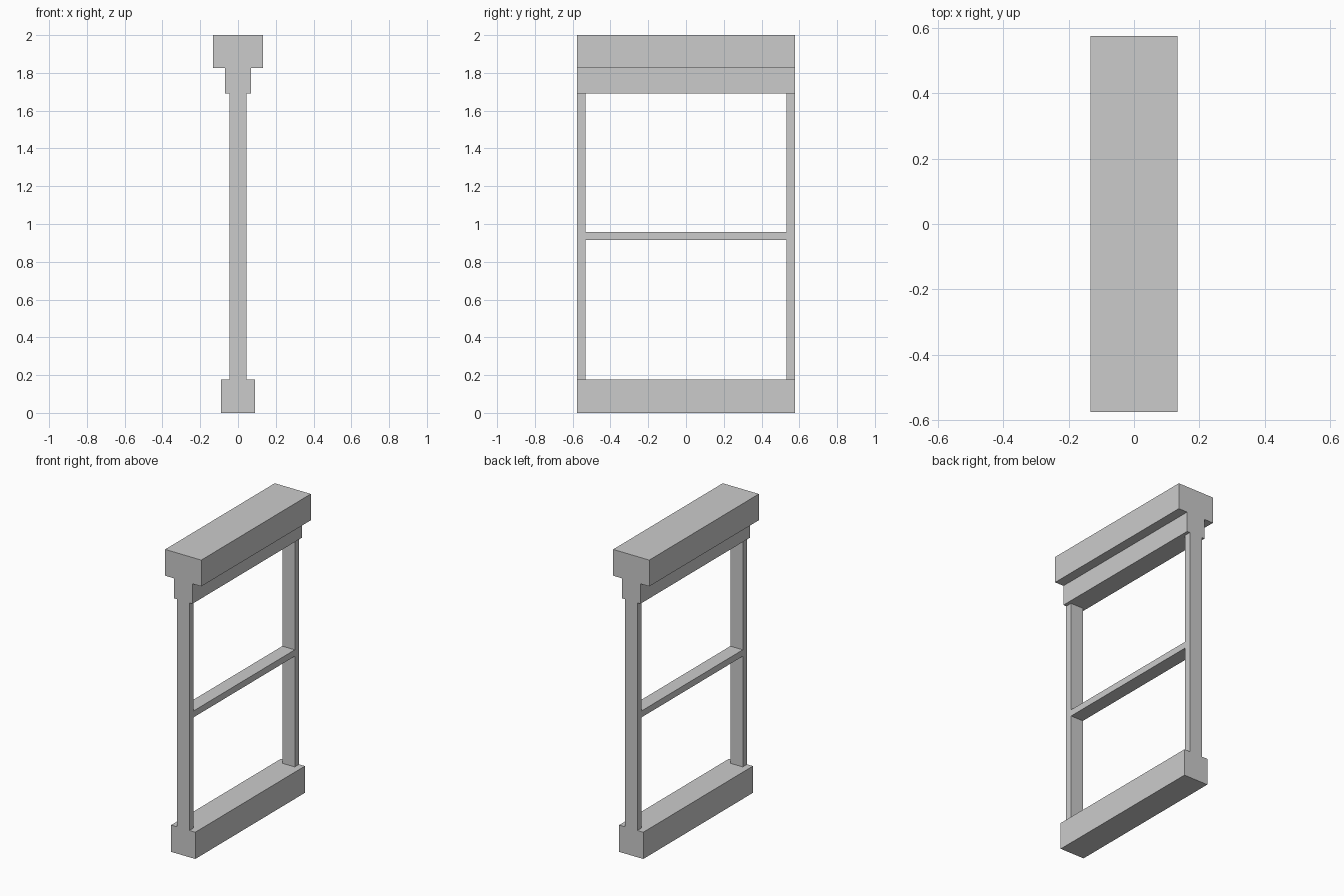
import bpy, bmesh

if "Cube" in bpy.data.objects:
    bpy.data.objects.remove(bpy.data.objects["Cube"])

HALF_LEN = 0.576      # half length of the frame along y
HALF_DEPTH = 0.046    # half depth of posts and rail
POST = 0.045          # post thickness
SILL_TOP, HEAD_BOTTOM = 0.178, 1.692


def extrude_profile(name, profile, y0, y1):
    """Extrude an x-z outline from y0 to y1."""
    bm = bmesh.new()
    face = bm.faces.new([bm.verts.new((x, y0, z)) for x, z in profile])
    ext = bmesh.ops.extrude_face_region(bm, geom=[face])
    verts = [v for v in ext["geom"] if isinstance(v, bmesh.types.BMVert)]
    bmesh.ops.translate(bm, verts=verts, vec=(0, y1 - y0, 0))
    bmesh.ops.recalc_face_normals(bm, faces=bm.faces)
    mesh = bpy.data.meshes.new(name)
    bm.to_mesh(mesh)
    bm.free()
    obj = bpy.data.objects.new(name, mesh)
    bpy.context.collection.objects.link(obj)
    return obj


def rect(half, z0, z1):
    return [(-half, z0), (half, z0), (half, z1), (-half, z1)]


# Stepped header: wide cap over a narrower neck
right = [(0.068, HEAD_BOTTOM), (0.068, 1.825), (0.133, 1.825), (0.133, 2.0)]
header = right + [(-x, z) for x, z in reversed(right)]
extrude_profile("header", header, -HALF_LEN, HALF_LEN)

# Sill block
extrude_profile("sill", rect(0.089, 0, SILL_TOP), -HALF_LEN, HALF_LEN)

# Side posts
inner = HALF_LEN - POST
for name, y0, y1 in (("front_post", -HALF_LEN, -inner), ("back_post", inner, HALF_LEN)):
    extrude_profile(name, rect(HALF_DEPTH, SILL_TOP, HEAD_BOTTOM), y0, y1)

# Middle rail
extrude_profile("middle_rail", rect(HALF_DEPTH, 0.914, 0.957), -inner, inner)
